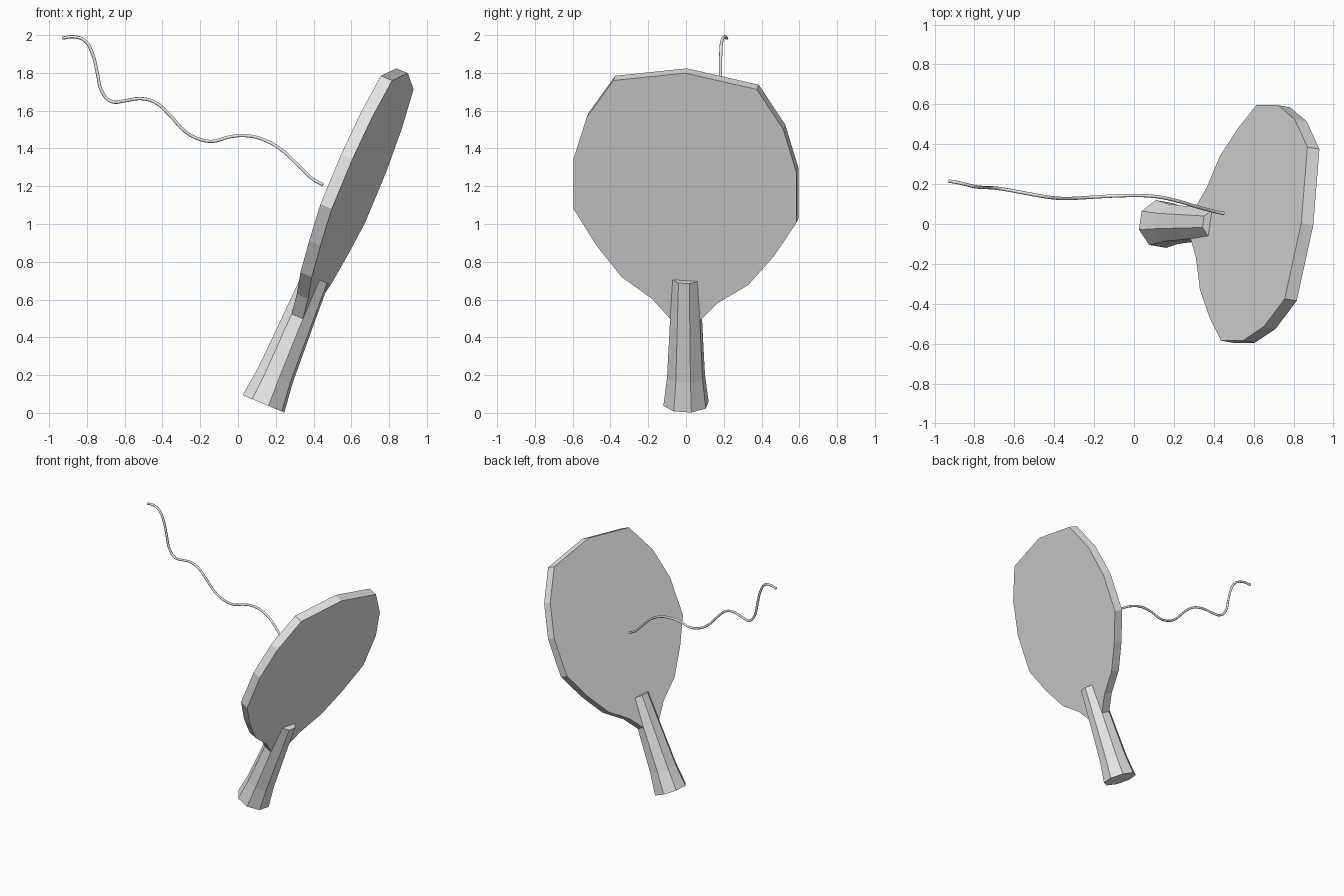
import bpy, bmesh, math
from mathutils import Matrix

if "Cube" in bpy.data.objects:
    bpy.data.objects.remove(bpy.data.objects["Cube"])

grey = bpy.data.materials.new("plain grey")
grey.diffuse_color = (0.8, 0.8, 0.8, 1)
grey.use_nodes = True
grey.node_tree.nodes["Principled BSDF"].inputs["Base Color"].default_value = grey.diffuse_color

# Shared frame of the tilted paddle: x = thickness, y = width, z = length
PADDLE = (Matrix.Translation((0.135, 0, 0.048))
          @ Matrix.Rotation(math.radians(22.6), 4, 'Y')
          @ Matrix.Rotation(math.radians(-9.2), 4, 'Z'))


def loft(name, rings):
    """Skin a stack of equal-length rings and cap both ends."""
    bm = bmesh.new()
    loops = [[bm.verts.new(PADDLE @ Matrix.Translation(p).to_translation())
              for p in ring] for ring in rings]
    n = len(loops[0])
    for a, b in zip(loops, loops[1:]):
        for i in range(n):
            j = (i + 1) % n
            bm.faces.new((a[i], a[j], b[j], b[i]))
    bm.faces.new(loops[0])
    bm.faces.new(loops[-1])
    bmesh.ops.recalc_face_normals(bm, faces=bm.faces)
    mesh = bpy.data.meshes.new(name)
    bm.to_mesh(mesh)
    bm.free()
    mesh.materials.append(grey)
    obj = bpy.data.objects.new(name, mesh)
    bpy.context.collection.objects.link(obj)
    return obj


# Blade: half outline (width, length) mirrored, then given thickness
half = [(0.385, 1.842), (0.527, 1.622), (0.598, 1.378), (0.598, 1.092),
        (0.476, 0.891), (0.34, 0.718), (0.177, 0.604), (0.08, 0.496),
        (0.05, 0.40)]
outline = [(0, 1.91)] + half + [(-w, v) for w, v in reversed(half)]
loft("blade", [[(t, w, v) for w, v in outline] for t in (-0.033, 0.033)])

# Handle: flared eight-sided grip
SIDES = 8
grip = [(0, 0.123), (0.16, 0.103), (0.42, 0.09), (0.72, 0.076)]
angles = [(i + 0.5) * 2 * math.pi / SIDES for i in range(SIDES)]
loft("handle", [[(r * math.cos(a), r * math.sin(a), v) for a in angles]
                for v, r in grip])

# String: thin wavy cord
path = [(-0.93, 0.216, 1.984), (-0.87, 0.205, 1.991), (-0.81, 0.19, 1.97),
        (-0.77, 0.184, 1.90), (-0.745, 0.183, 1.80), (-0.72, 0.182, 1.70),
        (-0.67, 0.177, 1.648), (-0.60, 0.165, 1.652), (-0.52, 0.15, 1.664),
        (-0.44, 0.136, 1.645), (-0.36, 0.128, 1.575), (-0.28, 0.13, 1.49),
        (-0.20, 0.135, 1.447), (-0.13, 0.139, 1.438), (-0.05, 0.142, 1.46),
        (0.03, 0.143, 1.468), (0.12, 0.136, 1.452), (0.22, 0.115, 1.40),
        (0.32, 0.085, 1.31), (0.40, 0.064, 1.235), (0.45, 0.053, 1.208)]
curve = bpy.data.curves.new("string", 'CURVE')
curve.dimensions = '3D'
curve.bevel_depth = 0.0085
curve.bevel_resolution = 2
curve.resolution_u = 4
curve.use_fill_caps = True
spline = curve.splines.new('BEZIER')
spline.bezier_points.add(len(path) - 1)
for point, co in zip(spline.bezier_points, path):
    point.co = co
    point.handle_left_type = point.handle_right_type = 'AUTO'
curve.materials.append(grey)
bpy.context.collection.objects.link(bpy.data.objects.new("string", curve))
